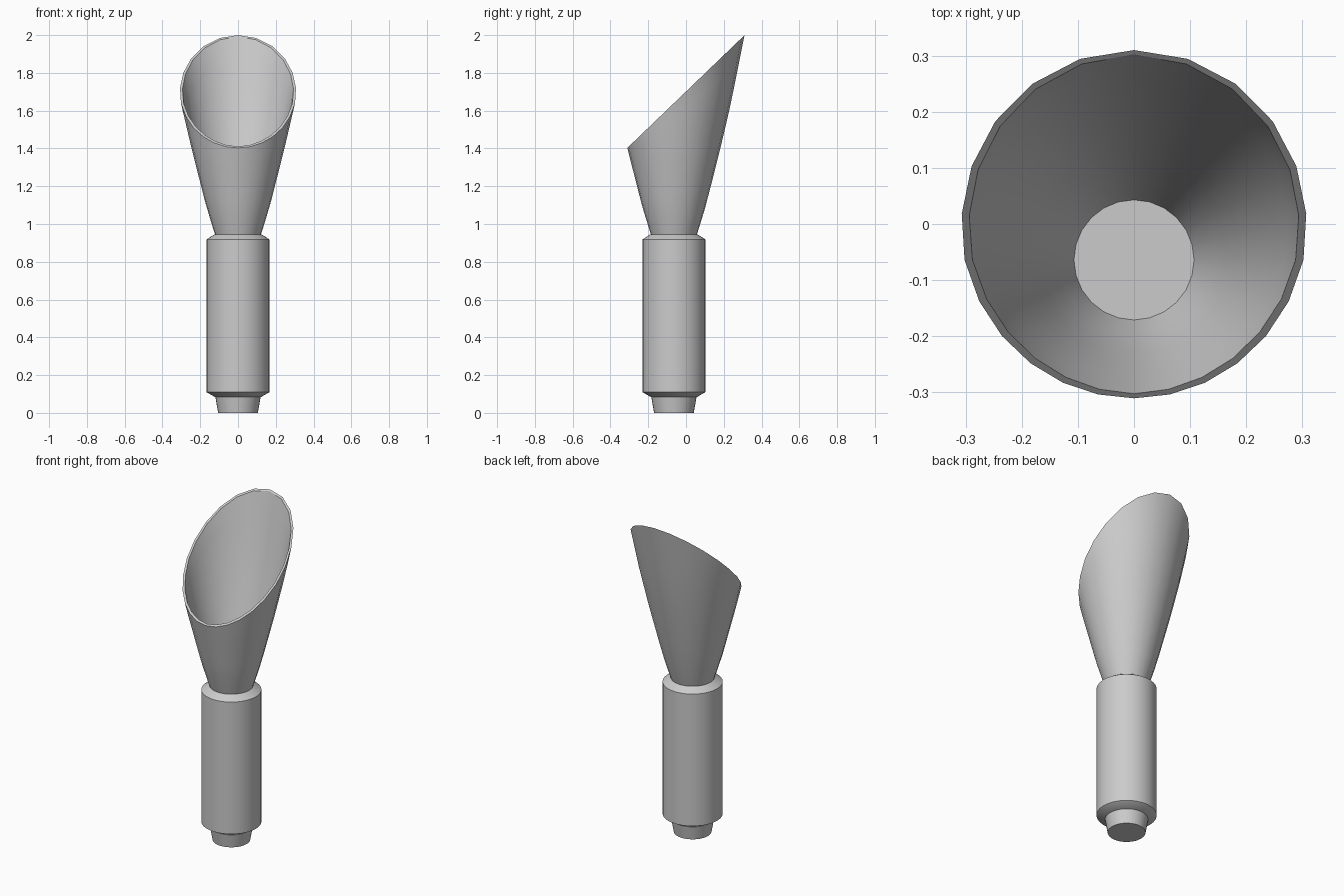
import bpy, bmesh, math

if "Cube" in bpy.data.objects:
    bpy.data.objects.remove(bpy.data.objects["Cube"])

AXIS_Y = -0.064   # handle axis
NECK_Z = 0.945    # where the scoop meets the handle

metal = bpy.data.materials.new("grey metal")
metal.use_nodes = True
GREY = (0.6, 0.6, 0.6, 1)
metal.diffuse_color = GREY
metal.node_tree.nodes["Principled BSDF"].inputs["Base Color"].default_value = GREY


def finish(name, bm):
    """Turn a bmesh into a smooth-shaded object on the handle axis."""
    bmesh.ops.recalc_face_normals(bm, faces=bm.faces)
    mesh = bpy.data.meshes.new(name)
    bm.to_mesh(mesh)
    bm.free()
    mesh.materials.append(metal)
    obj = bpy.data.objects.new(name, mesh)
    obj.location.y = AXIS_Y
    bpy.context.collection.objects.link(obj)
    bpy.ops.object.select_all(action="DESELECT")
    obj.select_set(True)
    bpy.context.view_layer.objects.active = obj
    bpy.ops.object.shade_smooth_by_angle(angle=math.radians(30))


def skin(bm, columns):
    """Join neighbouring columns of vertices into a closed tube of quads."""
    for i, a in enumerate(columns):
        b = columns[(i + 1) % len(columns)]
        for j in range(len(a) - 1):
            bm.faces.new((a[j], b[j], b[j + 1], a[j + 1]))


def lathe(name, profile, segments):
    bm = bmesh.new()
    columns = []
    for i in range(segments):
        t = math.tau * i / segments
        columns.append([bm.verts.new((r * math.sin(t), r * math.cos(t), z))
                        for r, z in profile])
    skin(bm, columns)
    for end in (0, -1):
        bm.faces.new([c[end] for c in columns])
    finish(name, bm)


# Handle with chamfered ends, and the tapered plug below it
lathe("handle", [(0.12, 0.083), (0.167, 0.11), (0.167, 0.918), (0.125, NECK_Z)], 32)
lathe("end_plug", [(0.105, 0), (0.12, 0.085)], 32)


# Scoop: flared thin-walled cup cut off by a slanted plane
FLARE = [(NECK_Z, 0.122), (1.09, 0.167), (1.4, 0.246), (1.64, 0.302), (2.0, 0.374)]


def flare_radius(z):
    for (z0, r0), (z1, r1) in zip(FLARE, FLARE[1:]):
        if z <= z1 or z1 == FLARE[-1][0]:
            return r0 + (r1 - r0) * (z - z0) / (z1 - z0)


def rim_height(cos_t):
    z = 1.64
    for _ in range(20):
        z = 1.64 + 0.962 * flare_radius(z) * cos_t
    return z


bm = bmesh.new()
columns = []
ROWS = 8
for i in range(24):
    t = math.tau * i / 24
    s, c = math.sin(t), math.cos(t)
    top = rim_height(c)
    rim_wall = 0.008 + 0.006 * abs(s)
    heights = [NECK_Z + (top - NECK_Z) * k / ROWS for k in range(ROWS + 1)]
    outer = [(flare_radius(z), z) for z in heights]
    inner = []
    for k, (r, z) in enumerate(outer):
        wall = 0.015 + (rim_wall - 0.015) * k / ROWS
        # keep the inner lip in the cutting plane
        inner.append((r - wall, z - 0.962 * wall * c * k / ROWS))
    ring = outer + inner[::-1]
    columns.append([bm.verts.new((r * s, r * c, z)) for r, z in ring])
skin(bm, columns)

# Floor inside the cup, just above the handle
floor = [bm.verts.new(col[-1].co) for col in columns]
for v in floor:
    v.co.z += 0.002
bm.faces.new(floor)
finish("scoop", bm)

# Make sure the floor faces up into the cup
scoop = bpy.data.objects["scoop"]
last = scoop.data.polygons[len(scoop.data.polygons) - 1]
if last.normal.z < 0:
    last.flip()
